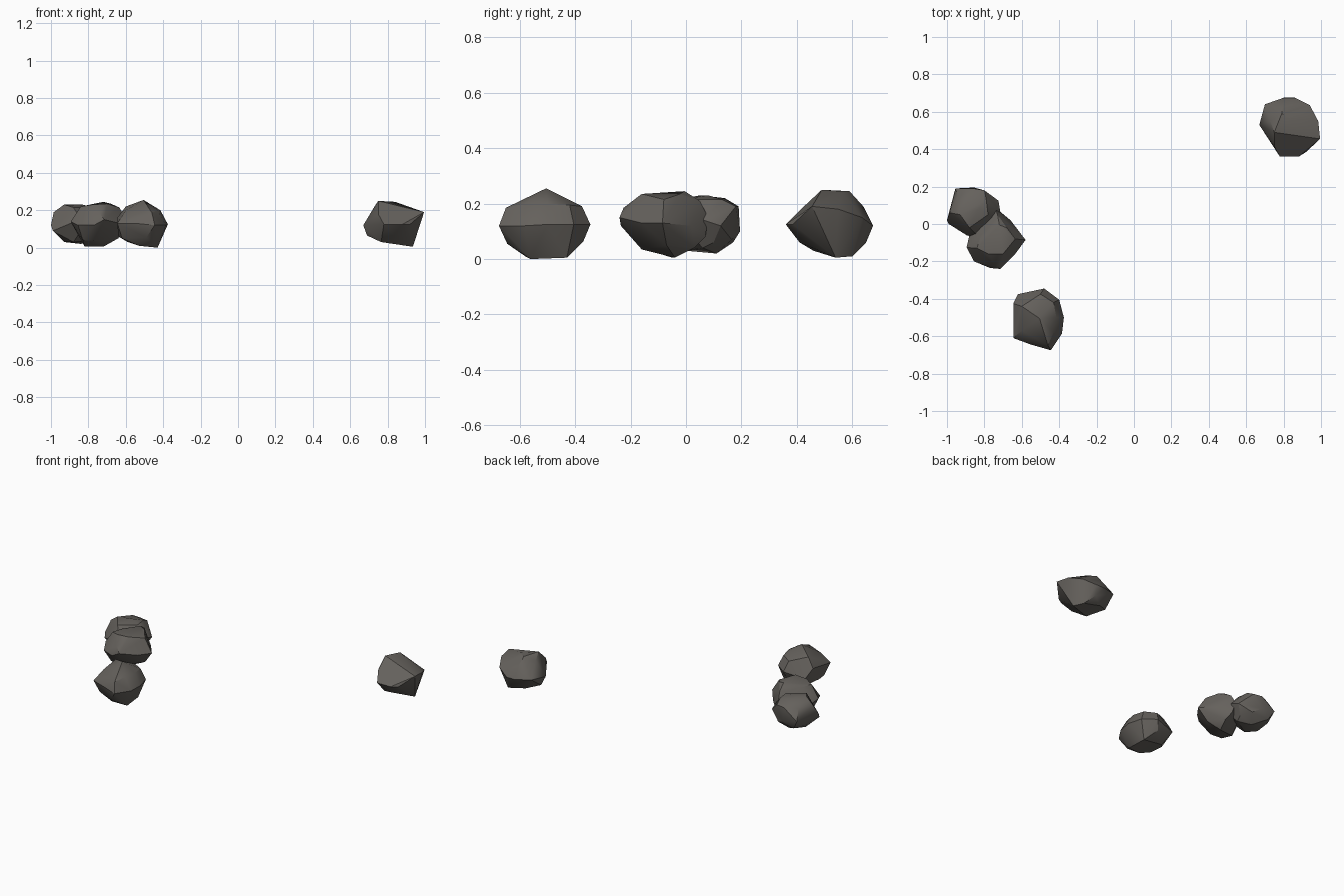
import bpy, bmesh, math

stone = bpy.data.materials.new("grey_brown_stone")
stone.diffuse_color = (0.13, 0.12, 0.108, 1)


def rock(name, points):
    """Faceted boulder: hull around its corner points, near-flat facets merged."""
    bm = bmesh.new()
    for p in points:
        bm.verts.new(p)
    hull = bmesh.ops.convex_hull(bm, input=bm.verts[:])
    loose = {g for g in hull["geom_interior"] + hull["geom_unused"]
             if isinstance(g, bmesh.types.BMVert)}
    bmesh.ops.delete(bm, geom=list(loose), context='VERTS')
    bmesh.ops.dissolve_limit(bm, angle_limit=math.radians(9),
                             verts=bm.verts[:], edges=bm.edges[:])
    bmesh.ops.recalc_face_normals(bm, faces=bm.faces[:])
    mesh = bpy.data.meshes.new(name)
    bm.to_mesh(mesh)
    bm.free()
    mesh.materials.append(stone)
    obj = bpy.data.objects.new(name, mesh)
    bpy.context.collection.objects.link(obj)
    bpy.ops.object.select_all(action='DESELECT')
    obj.select_set(True)
    bpy.context.view_layer.objects.active = obj
    bpy.ops.object.shade_smooth_by_angle(angle=math.radians(30))
    return obj


# Each rock: middle ring, then upper corners, then lower corners

# Lone rock at the back right
rock("lone_rock", [
    (.67, .53, .12), (.70, .64, .13), (.80, .675, .12), (.86, .675, .12),
    (.94, .635, .15), (.985, .55, .18), (.995, .455, .19), (.92, .385, .125),
    (.88, .36, .125), (.78, .36, .125), (.75, .415, .18),
    (.75, .49, .25), (.79, .59, .245), (.84, .56, .245), (.73, .55, .22), (.80, .64, .19),
    (.935, .54, .005), (.90, .60, .01), (.765, .46, .03), (.69, .55, .065),
    (.84, .41, .06), (.77, .60, .04), (.85, .65, .06)])

# Peaked rock at the front
rock("front_rock", [
    (-.645, -.425, .16), (-.62, -.375, .10), (-.48, -.345, .125), (-.40, -.405, .125),
    (-.375, -.50, .125), (-.385, -.585, .12), (-.445, -.675, .12), (-.55, -.645, .13),
    (-.645, -.61, .13),
    (-.505, -.505, .255), (-.60, -.44, .22), (-.60, -.57, .20), (-.43, -.42, .195),
    (-.43, -.58, .20), (-.46, -.65, .185), (-.50, -.375, .19), (-.415, -.50, .20),
    (-.43, -.56, .0), (-.44, -.43, .005), (-.53, -.58, .01), (-.59, -.44, .03),
    (-.62, -.58, .05), (-.49, -.645, .055), (-.50, -.37, .065), (-.64, -.50, .06)])

# Front rock of the touching pair
rock("pair_front_rock", [
    (-.74, .08, .15), (-.66, .02, .12), (-.58, -.085, .13), (-.635, -.16, .13),
    (-.715, -.24, .15), (-.77, -.235, .12), (-.855, -.20, .12), (-.895, -.125, .14),
    (-.88, -.06, .12), (-.82, .03, .12),
    (-.72, -.005, .245), (-.68, -.02, .235), (-.70, -.16, .235), (-.78, -.16, .23),
    (-.82, -.06, .22), (-.84, -.13, .22), (-.635, -.08, .215), (-.73, .05, .21),
    (-.74, -.225, .185),
    (-.82, -.05, .005), (-.72, -.04, .005), (-.74, -.16, .035), (-.64, -.07, .05),
    (-.70, .03, .04), (-.83, -.16, .04), (-.72, .07, .08)])

# Back rock of the touching pair
rock("pair_back_rock", [
    (-1, .02, .12), (-.985, .06, .19), (-.955, .19, .12), (-.855, .195, .10),
    (-.80, .18, .19), (-.86, .19, .19), (-.725, .125, .12), (-.715, .065, .14),
    (-.74, -.01, .12), (-.895, -.06, .13), (-.99, 0, .09), (-.82, -.08, .12),
    (-.93, .05, .23), (-.83, .08, .23), (-.88, .14, .22), (-.78, .05, .215),
    (-.88, -.02, .215), (-.79, .13, .215), (-.94, .15, .19),
    (-.93, .06, .03), (-.84, .11, .02), (-.77, .06, .04), (-.88, 0, .03),
    (-.96, .12, .07), (-.80, .165, .07), (-.92, .17, .06), (-.76, .10, .06)])
